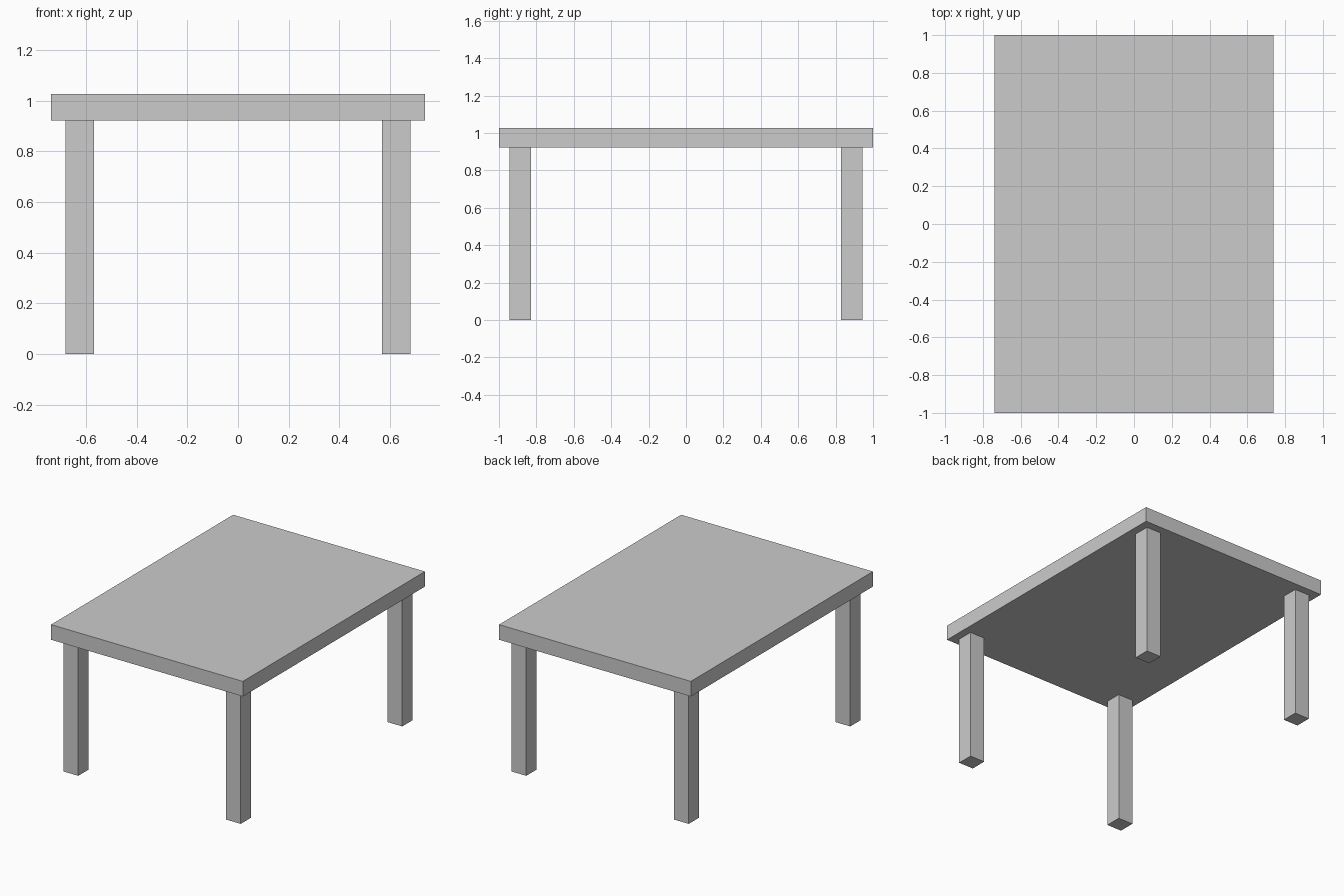
import bpy

if "Cube" in bpy.data.objects:
    bpy.data.objects.remove(bpy.data.objects["Cube"])


def box(name, center, size):
    bpy.ops.mesh.primitive_cube_add(size=1, location=center)
    obj = bpy.context.object
    obj.name = name
    obj.scale = size
    bpy.ops.object.transform_apply(location=False, rotation=False, scale=True)
    return obj


LEG_HEIGHT = 0.922
TOP_THICKNESS = 0.105
LEG_WIDTH = 0.114

# Table top
box("table_top", (0, 0, LEG_HEIGHT + TOP_THICKNESS / 2), (1.475, 2.0, TOP_THICKNESS))

# Four square legs, inset from the corners
for x_name, sx in (("left", -1), ("right", 1)):
    for y_name, sy in (("front", -1), ("back", 1)):
        box(f"{y_name}_{x_name}_leg",
            (sx * 0.625, sy * 0.887, LEG_HEIGHT / 2),
            (LEG_WIDTH, LEG_WIDTH, LEG_HEIGHT))
